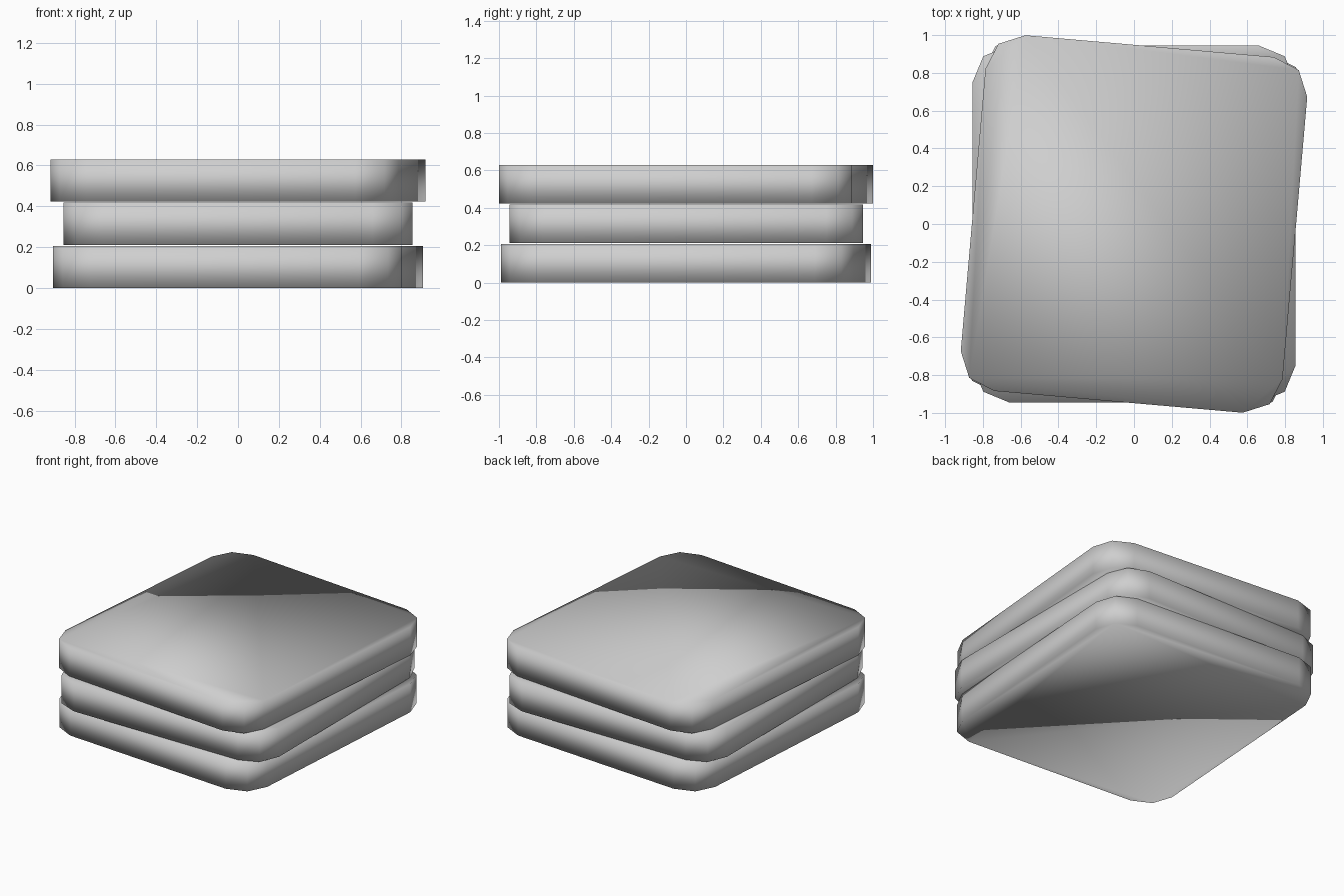
import bpy
import bmesh
import math
from mathutils import Vector

HALF_X, HALF_Y, RADIUS = 0.855, 0.945, 0.195
THICKNESS, STEP = 0.207, 0.2115

old = bpy.data.objects.get("Cube")
if old:
    bpy.data.objects.remove(old, do_unlink=True)

grey = bpy.data.materials.new("light_grey")
grey.use_nodes = True
colour = (0.62, 0.62, 0.62, 1)
grey.diffuse_color = colour
grey.node_tree.nodes["Principled BSDF"].inputs["Base Color"].default_value = colour


def rounded_outline():
    """Rectangle with a two-segment arc at each corner, counter-clockwise."""
    points = []
    for corner, (sx, sy) in enumerate([(1, 1), (-1, 1), (-1, -1), (1, -1)]):
        for step in range(3):
            angle = math.radians(90 * corner + 45 * step)
            points.append((sx * (HALF_X - RADIUS) + RADIUS * math.cos(angle),
                           sy * (HALF_Y - RADIUS) + RADIUS * math.sin(angle)))
    return points


def slab(name, level, turn):
    """Extrude the outline into one slab, twisted about the vertical axis."""
    bm = bmesh.new()
    base = bm.faces.new([bm.verts.new((x, y, 0)) for x, y in rounded_outline()])
    result = bmesh.ops.extrude_face_region(bm, geom=[base], use_keep_orig=True)
    top = [v for v in result["geom"] if isinstance(v, bmesh.types.BMVert)]
    bmesh.ops.translate(bm, verts=top, vec=Vector((0, 0, THICKNESS)))
    bmesh.ops.recalc_face_normals(bm, faces=bm.faces)
    for face in bm.faces:
        face.smooth = True
    mesh = bpy.data.meshes.new(name)
    bm.to_mesh(mesh)
    bm.free()
    mesh.materials.append(grey)
    obj = bpy.data.objects.new(name, mesh)
    obj.location.z = level * STEP
    obj.rotation_euler.z = math.radians(turn)
    bpy.context.collection.objects.link(obj)


# Stack of three slabs, the outer two slightly twisted
slab("bottom_slab", 0, -4)
slab("middle_slab", 1, 0)
slab("top_slab", 2, -5)
